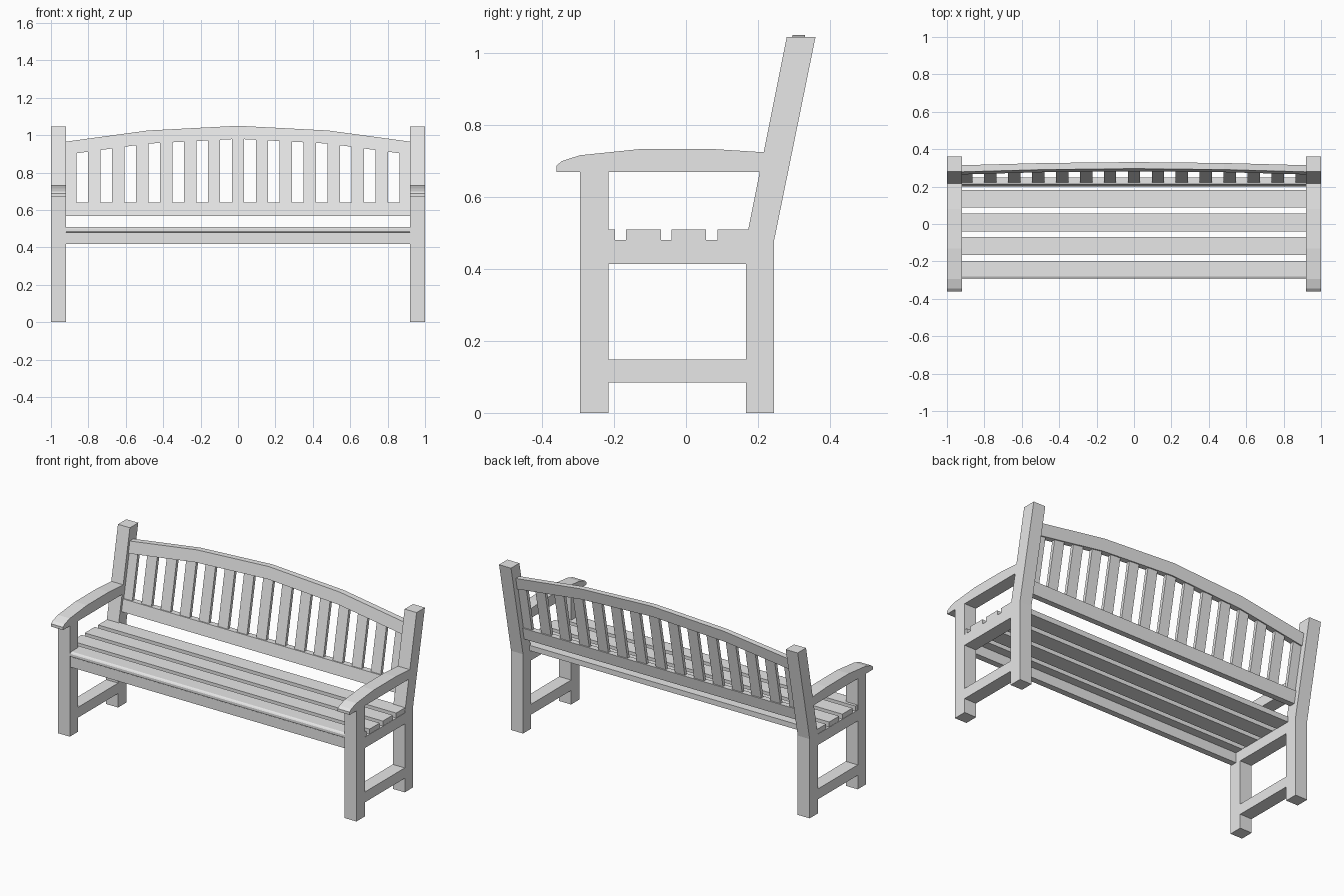
import bpy
import bmesh

cube = bpy.data.objects.get("Cube")
if cube:
    bpy.data.objects.remove(cube, do_unlink=True)

# One plain grey for the whole bench
grey = bpy.data.materials.new("plain_grey")
grey.use_nodes = True
grey.diffuse_color = (0.8, 0.8, 0.8, 1)
grey.node_tree.nodes["Principled BSDF"].inputs["Base Color"].default_value = (0.8, 0.8, 0.8, 1)


def prism(name, start, end):
    """Solid between two matching outlines."""
    bm = bmesh.new()
    a = [bm.verts.new(p) for p in start]
    b = [bm.verts.new(p) for p in end]
    bm.faces.new(a)
    bm.faces.new(b[::-1])
    for i in range(len(a)):
        j = (i + 1) % len(a)
        bm.faces.new((a[j], a[i], b[i], b[j]))
    bmesh.ops.recalc_face_normals(bm, faces=bm.faces)
    mesh = bpy.data.meshes.new(name)
    bm.to_mesh(mesh)
    bm.free()
    mesh.materials.append(grey)
    obj = bpy.data.objects.new(name, mesh)
    bpy.context.collection.objects.link(obj)
    return obj


def along_x(name, outline, x0, x1):
    """Side outline (y, z) extruded across the bench."""
    return prism(name, [(x0, y, z) for y, z in outline], [(x1, y, z) for y, z in outline])


def box(y0, y1, z0, z1):
    return [(y0, z0), (y1, z0), (y1, z1), (y0, z1)]


LEAN = 0.2


def leaning(name, outline, offset, depth):
    """Front outline (x, z) made into a board that leans with the back."""
    front = [(x, offset + LEAN * z, z) for x, z in outline]
    return prism(name, front, [(x, y + depth, z) for x, y, z in front])


# Side frames
post = [(0.167, 0), (0.245, 0), (0.245, 0.48), (0.36, 1.045), (0.28, 1.045), (0.167, 0.48)]
arm = [(-0.36, 0.67), (0.21, 0.67), (0.222, 0.724), (0.08, 0.733), (-0.13, 0.733),
       (-0.295, 0.716), (-0.345, 0.7), (-0.36, 0.687)]
frame = {
    "front_leg": box(-0.295, -0.215, 0, 0.67),
    "back_post": post,
    "arm_rest": arm,
    "seat_support": box(-0.22, 0.17, 0.414, 0.48),
    "stretcher": box(-0.22, 0.17, 0.085, 0.148),
}
for side, s in (("left", 1), ("right", -1)):
    for part, outline in frame.items():
        along_x(f"{side}_{part}", outline, 0.92 * s, s)

# Seat: front apron and four slats, the first with an eased front edge
along_x("front_apron", box(-0.287, -0.25, 0.418, 0.48), -0.93, 0.93)
nose = [(-0.197, 0.478), (-0.197, 0.51), (-0.28, 0.51), (-0.288, 0.506),
        (-0.292, 0.5), (-0.292, 0.488), (-0.288, 0.481), (-0.28, 0.478)]
along_x("seat_slat_1", nose, -0.998, 0.998)
for i, (y0, y1) in enumerate(((-0.167, -0.07), (-0.04, 0.055), (0.087, 0.182))):
    along_x(f"seat_slat_{i + 2}", box(y0, y1, 0.478, 0.51), -0.998, 0.998)

# Back: straight lower rail and arched top rail
leaning("lower_back_rail", [(-0.93, 0.568), (0.93, 0.568), (0.93, 0.64), (-0.93, 0.64)], 0.086, 0.035)
half = [(0.93, 0.964), (0.48, 1.025), (0, 1.05)]
arch = half + [(-x, z) for x, z in half[-2::-1]]
RAIL = 0.07
leaning("top_back_rail", arch + [(x, z - RAIL) for x, z in reversed(arch)], 0.086, 0.035)


def arch_height(x):
    x = abs(x)
    for (xa, za), (xb, zb) in zip(half, half[1:]):
        if x >= xb:
            return zb + (za - zb) * (x - xb) / (xa - xb)


# Upright back slats, running into both rails
for k in range(-7, 8):
    x0 = max(k * 0.128 - 0.033, -0.925)
    x1 = min(k * 0.128 + 0.033, 0.925)
    outline = [(x0, 0.62), (x1, 0.62), (x1, arch_height(x1) - 0.05), (x0, arch_height(x0) - 0.05)]
    leaning(f"back_slat_{k + 8}", outline, 0.0935, 0.02)
